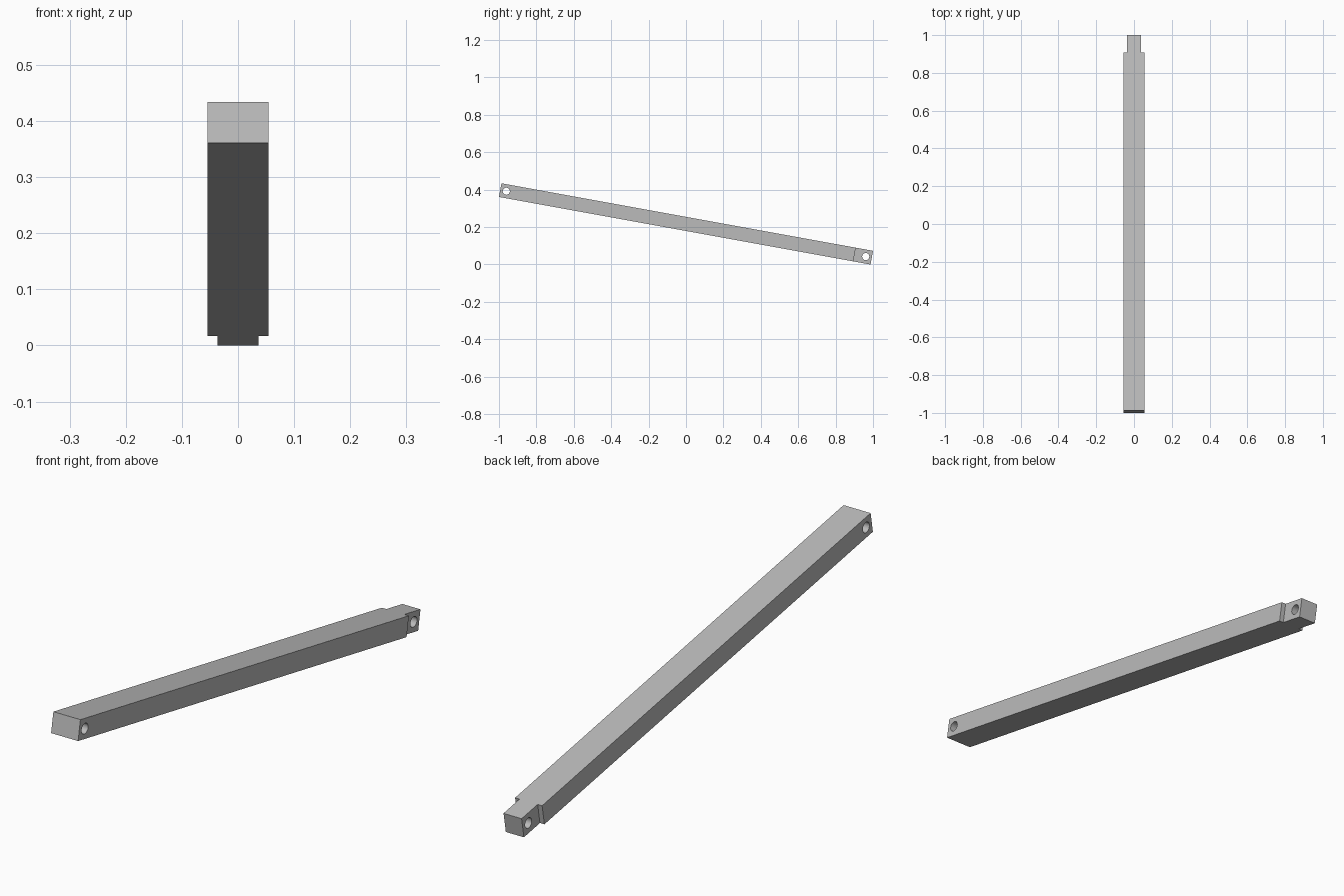
import bpy, bmesh, math
from mathutils import Matrix

cube = bpy.data.objects.get("Cube")
if cube:
    bpy.data.objects.remove(cube, do_unlink=True)

LENGTH, HEIGHT = 2.0194, 0.0742
HALF_W, TONGUE_W, TONGUE_L = 0.0545, 0.0365, 0.094
HOLE_R, HOLE_INSET = 0.019, 0.033
TILT = math.radians(-10.3)
PLACE = Matrix.Translation((0, 0, 0.217)) @ Matrix.Rotation(TILT, 4, 'X')

grey = bpy.data.materials.new("plain grey")
grey.use_nodes = True
grey.diffuse_color = (0.5, 0.5, 0.5, 1)
grey.node_tree.nodes["Principled BSDF"].inputs["Base Color"].default_value = (0.5, 0.5, 0.5, 1)


def add_object(name, bm):
    bmesh.ops.recalc_face_normals(bm, faces=bm.faces[:])
    mesh = bpy.data.meshes.new(name)
    bm.to_mesh(mesh)
    bm.free()
    mesh.materials.append(grey)
    obj = bpy.data.objects.new(name, mesh)
    bpy.context.collection.objects.link(obj)
    obj.matrix_world = PLACE
    return obj


# Bar with a narrower tongue at the back: plan outline pulled up to thickness
end = LENGTH / 2
shoulder = end - TONGUE_L
side = [(HALF_W, -end), (HALF_W, shoulder), (TONGUE_W, shoulder), (TONGUE_W, end)]
outline = side + [(-x, y) for x, y in reversed(side)]
bm = bmesh.new()
face = bm.faces.new([bm.verts.new((x, y, -HEIGHT / 2)) for x, y in outline])
pulled = bmesh.ops.extrude_face_region(bm, geom=[face])["geom"]
bmesh.ops.translate(bm, vec=(0, 0, HEIGHT),
                    verts=[v for v in pulled if isinstance(v, bmesh.types.BMVert)])
bar = add_object("link_bar", bm)

# Cross holes near both ends
for name, y in (("front", -end + HOLE_INSET), ("back", end - HOLE_INSET)):
    bm = bmesh.new()
    bmesh.ops.create_cone(bm, cap_ends=True, segments=32, radius1=HOLE_R, radius2=HOLE_R,
                          depth=0.3, matrix=Matrix.Translation((0, y, 0))
                          @ Matrix.Rotation(math.pi / 2, 4, 'Y'))
    cutter = add_object(name + "_hole_cutter", bm)
    cutter.hide_render = True
    cutter.hide_set(True)
    cut = bar.modifiers.new(name + "_hole", 'BOOLEAN')
    cut.operation = 'DIFFERENCE'
    cut.solver = 'EXACT'
    cut.object = cutter

# Smooth hole walls, crisp edges
bpy.ops.object.select_all(action='DESELECT')
bar.select_set(True)
bpy.context.view_layer.objects.active = bar
for cut in list(bar.modifiers):
    bpy.ops.object.modifier_apply(modifier=cut.name)
bpy.ops.object.shade_smooth_by_angle(angle=math.radians(30))
